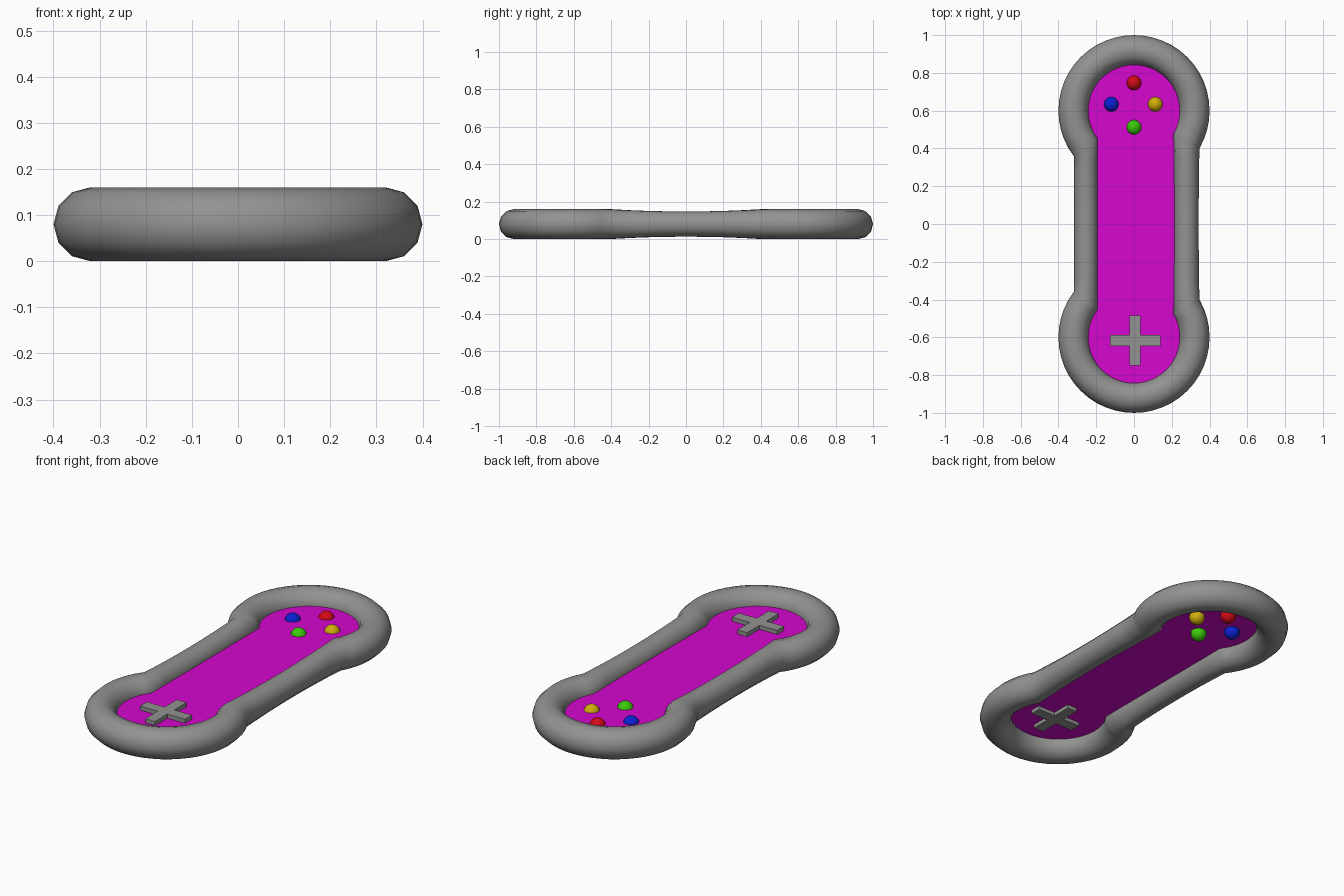
import bpy, bmesh, math
from mathutils import Vector

if "Cube" in bpy.data.objects:
    bpy.data.objects.remove(bpy.data.objects["Cube"])

R, r, ZC, CY = 0.32, 0.08, 0.08, 0.6   # ring radius, tube radius, mid height, ring offset
SIDES = 12


def material(name, rgb):
    m = bpy.data.materials.new(name)
    m.diffuse_color = (*rgb, 1)
    m.use_nodes = True
    m.node_tree.nodes["Principled BSDF"].inputs["Base Color"].default_value = m.diffuse_color
    return m


def finish(name, bm, mat, smooth=False):
    bmesh.ops.recalc_face_normals(bm, faces=bm.faces)
    me = bpy.data.meshes.new(name)
    bm.to_mesh(me)
    bm.free()
    ob = bpy.data.objects.new(name, me)
    bpy.context.collection.objects.link(ob)
    me.materials.append(mat)
    if smooth:
        me.shade_smooth()
    return ob


def arc(cy, a0, a1):
    # sections of a partial ring: centre, outward vector, height factor
    n = round((a1 - a0) / 7.5)
    out = []
    for i in range(n + 1):
        a = math.radians(a0 + (a1 - a0) * i / n)
        d = Vector((math.cos(a), math.sin(a), 0))
        out.append((Vector((0, cy, ZC)) + d * R, d * r, 1.0))
    return out


def bar(s0, s1, waist, n=8):
    # sections of a side bar joining two ring ends, thinner in the middle
    out = []
    for i in range(1, n):
        t = i / n
        k = 4 * t * (1 - t)
        out.append((s0[0].lerp(s1[0], t), s0[1].lerp(s1[1], t) * (1 - waist * k), 1 - 0.16 * k))
    return out


grey = material("dark_grey", (0.29, 0.29, 0.285))
top = arc(CY, -30, 217.5)
bottom = arc(-CY, 142.5, 390)
path = top + bar(top[-1], bottom[0], 0.0) + bottom + bar(bottom[-1], top[0], 0.06)

# rounded frame
bm = bmesh.new()
rings = []
for c, d, h in path:
    ring = []
    for j in range(SIDES):
        a = 2 * math.pi * j / SIDES
        ring.append(bm.verts.new(c + d * math.cos(a) + Vector((0, 0, r * h * math.sin(a)))))
    rings.append(ring)
for i, ra in enumerate(rings):
    rb = rings[(i + 1) % len(rings)]
    for j in range(SIDES):
        k = (j + 1) % SIDES
        bm.faces.new((ra[j], rb[j], rb[k], ra[k]))
finish("frame", bm, grey, smooth=True)

# face plate filling the frame
bm = bmesh.new()
verts = []
for c, d, h in path:
    p = c - d * 0.97
    verts.append(bm.verts.new((p.x, p.y, 0.09)))
f = bm.faces.new(verts)
f.normal_update()
bmesh.ops.triangulate(bm, faces=[f])
finish("face_plate", bm, material("purple", (0.67, 0.002, 0.62)))

# direction pad
bm = bmesh.new()
L, w = 0.133, 0.029
quarter = [(L, -w), (L, w), (w, w)]
pts = []
for q in range(4):
    ca, sa = round(math.cos(q * math.pi / 2)), round(math.sin(q * math.pi / 2))
    pts += [(x * ca - y * sa, x * sa + y * ca) for x, y in quarter]
face = bm.faces.new([bm.verts.new((x + 0.006, y - 0.617, 0.07)) for x, y in pts])
ext = bmesh.ops.extrude_face_region(bm, geom=[face], use_keep_orig=True)
bmesh.ops.translate(bm, vec=(0, 0, 0.042),
                    verts=[v for v in ext["geom"] if isinstance(v, bmesh.types.BMVert)])
finish("direction_pad", bm, grey)

# round buttons
for name, x, y, rgb in (("red", 0, 0.747, (0.65, 0.003, 0.008)),
                        ("blue", -0.12, 0.634, (0.003, 0.015, 0.65)),
                        ("yellow", 0.113, 0.634, (0.63, 0.42, 0.003)),
                        ("green", 0, 0.512, (0.045, 0.6, 0.003))):
    bm = bmesh.new()
    bmesh.ops.create_uvsphere(bm, u_segments=32, v_segments=16, radius=0.04)
    bmesh.ops.translate(bm, vec=(x, y, 0.08), verts=bm.verts)
    finish(name + "_button", bm, material(name, rgb), smooth=True)
